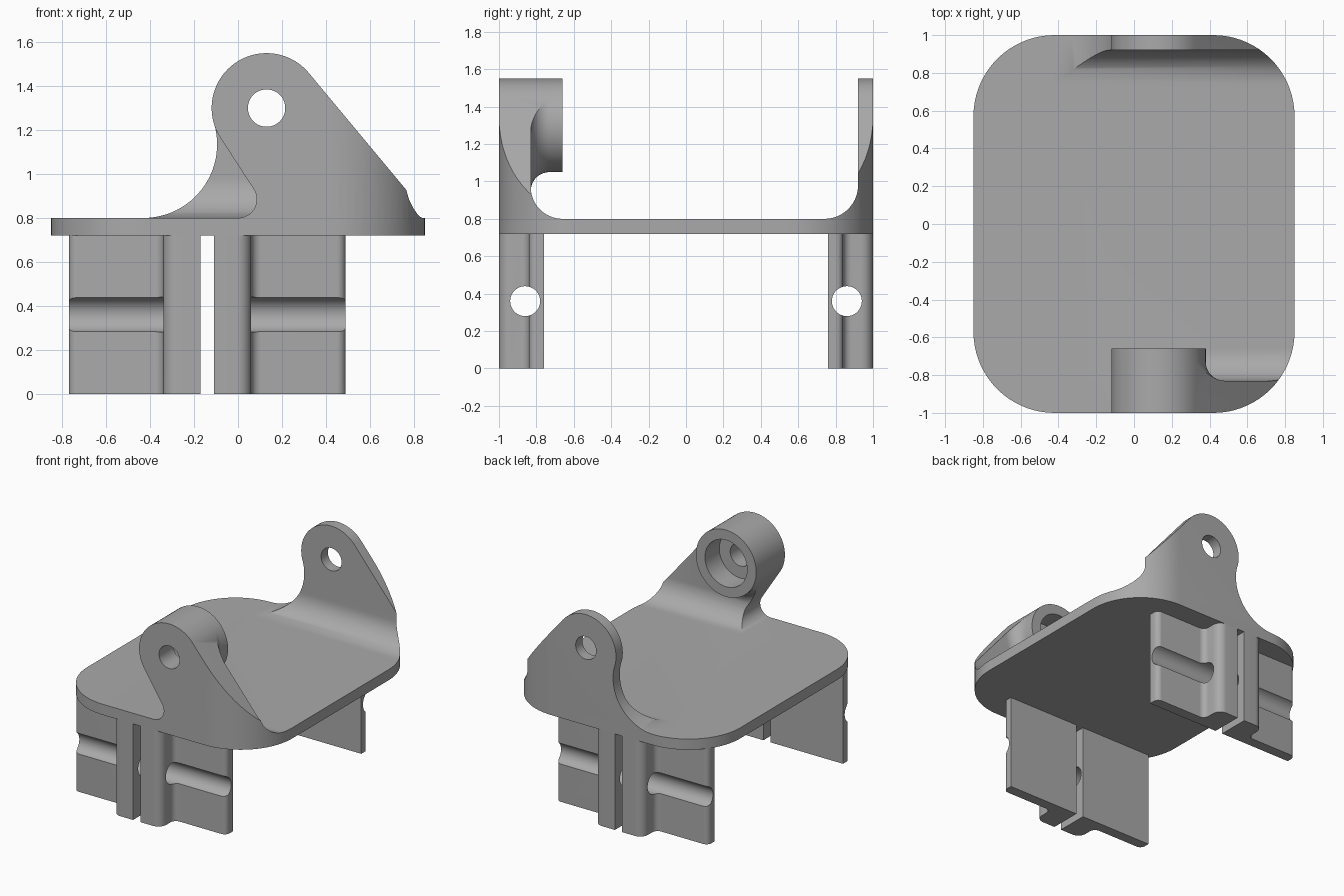
import bpy, bmesh
from math import sin, cos, radians

cube = bpy.data.objects.get("Cube")
if cube:
    bpy.data.objects.remove(cube)

grey = bpy.data.materials.new("plain grey")
grey.use_nodes = True
tone = (0.4, 0.4, 0.4, 1)
grey.diffuse_color = tone
grey.node_tree.nodes["Principled BSDF"].inputs["Base Color"].default_value = tone

PIVOT = (0.13, 1.30)      # ear hole centre in x, z


def arc(cx, cy, r, start, end, steps):
    angles = [radians(start + (end - start) * i / steps) for i in range(steps + 1)]
    return [(cx + r * cos(a), cy + r * sin(a)) for a in angles]


def finish(name, bm):
    bmesh.ops.recalc_face_normals(bm, faces=bm.faces)
    mesh = bpy.data.meshes.new(name)
    bm.to_mesh(mesh)
    bm.free()
    mesh.materials.append(grey)
    obj = bpy.data.objects.new(name, mesh)
    bpy.context.collection.objects.link(obj)
    return obj


def prism(name, outline, axis, low, high):
    """Extrude a closed 2D outline along one axis."""
    place = {"x": lambda u, v, w: (w, u, v),
             "y": lambda u, v, w: (u, w, v),
             "z": lambda u, v, w: (u, v, w)}[axis]
    bm = bmesh.new()
    ends = [[bm.verts.new(place(u, v, w)) for u, v in outline] for w in (low, high)]
    for end in ends:
        bm.faces.new(end)
    n = len(outline)
    for i in range(n):
        j = (i + 1) % n
        bm.faces.new((ends[0][i], ends[0][j], ends[1][j], ends[1][i]))
    return finish(name, bm)


def lathe(name, profile, segments=72):
    """Revolve (radius, y) points around the pivot axis, capping both ends."""
    bm = bmesh.new()
    rings = []
    for r, y in profile:
        ring = arc(PIVOT[0], PIVOT[1], r, 0, 360, segments)[:-1]
        rings.append([bm.verts.new((x, y, z)) for x, z in ring])
    for a, b in zip(rings, rings[1:]):
        for i in range(segments):
            j = (i + 1) % segments
            bm.faces.new((a[i], a[j], b[j], b[i]))
    bm.faces.new(rings[0])
    bm.faces.new(rings[-1])
    return finish(name, bm)


def combine(target, tool, operation):
    mod = target.modifiers.new("combine", "BOOLEAN")
    mod.operation, mod.solver, mod.object = operation, "EXACT", tool
    bpy.context.view_layer.objects.active = target
    bpy.ops.object.modifier_apply(modifier=mod.name)
    bpy.data.objects.remove(tool)


def smooth(obj):
    bpy.ops.object.select_all(action="DESELECT")
    obj.select_set(True)
    bpy.context.view_layer.objects.active = obj
    bpy.ops.object.shade_smooth_by_angle(angle=radians(30))


# Rounded deck outline
deck_outline = []
for sx, sy, start in ((1, 1, 0), (-1, 1, 90), (-1, -1, 180), (1, -1, 270)):
    deck_outline += arc(sx * 0.42, sy * 0.57, 0.43, start, start + 90, 18)

bracket = prism("bracket", deck_outline, "z", 0.72, 0.80)

# Ear silhouettes: round head, straight slope on the left, curved foot on the right
slope = [(0.872, 0.76), (0.872, 0.80)]
front_shape = (slope + arc(*PIVOT, 0.25, 40, 210, 34)
               + arc(0, 0.885, 0.085, 30, -90, 16) + [(0, 0.76)])
back_shape = (slope + arc(*PIVOT, 0.25, 40, 195, 31)
              + arc(-0.43, 1.135, 0.335, 15, -90, 24) + [(-0.43, 0.76)])

# Ear sections: upright wall with a fillet onto the deck
front_section = ([(-0.66, 0.76), (-1.05, 0.76), (-1.05, 1.65), (-0.83, 1.65)]
                 + arc(-0.66, 0.97, 0.17, 180, 270, 14))
back_section = ([(0.74, 0.76), (1.05, 0.76), (1.05, 1.65), (0.92, 1.65)]
                + arc(0.74, 0.98, 0.18, 0, -90, 14))

front_ear = prism("front_ear", front_section, "x", -0.95, 0.95)
boss = lathe("boss", [(0.35, -0.95)] + arc(0.35, -0.73, 0.10, 270, 180, 10) + [(0.25, -0.66)])
combine(front_ear, boss, "UNION")
back_ear = prism("back_ear", back_section, "x", -0.95, 0.95)

for ear, shape, low, high in ((front_ear, front_shape, -1.2, -0.5),
                              (back_ear, back_shape, 0.5, 1.2)):
    combine(ear, prism("silhouette", shape, "y", low, high), "INTERSECT")
    combine(ear, prism("footprint", deck_outline, "z", 0.7, 1.7), "INTERSECT")
    combine(bracket, ear, "UNION")

# Pivot holes and the counterbore in the boss
combine(bracket, lathe("pivot_hole", [(0.085, -1.2), (0.085, 1.2)]), "DIFFERENCE")
combine(bracket, lathe("counterbore", [(0.175, -0.83), (0.175, -0.5)]), "DIFFERENCE")
smooth(bracket)

# Four legs: thick beside the slot, thin outwards, with a round channel along x
leg_profile = ([(0.03, -0.76), (0.03, -1)]
               + arc(0.135, -0.935, 0.065, -90, 0, 10)
               + arc(0.245, -0.885, 0.045, 180, 90, 8)
               + arc(0.59, -0.80, 0.04, -90, 0, 8) + [(0.63, -0.76)])
for side, sx in (("left", 1), ("right", -1)):
    for end, sy in (("front", 1), ("back", -1)):
        outline = [(-0.14 + sx * x, sy * y) for x, y in leg_profile]
        leg = prism(f"{end}_{side}_leg", outline, "z", 0, 0.72)
        channel = arc(sy * -0.86, 0.36, 0.08, 0, 360, 48)[:-1]
        combine(leg, prism("channel", channel, "x", -1, 1), "DIFFERENCE")
        smooth(leg)
